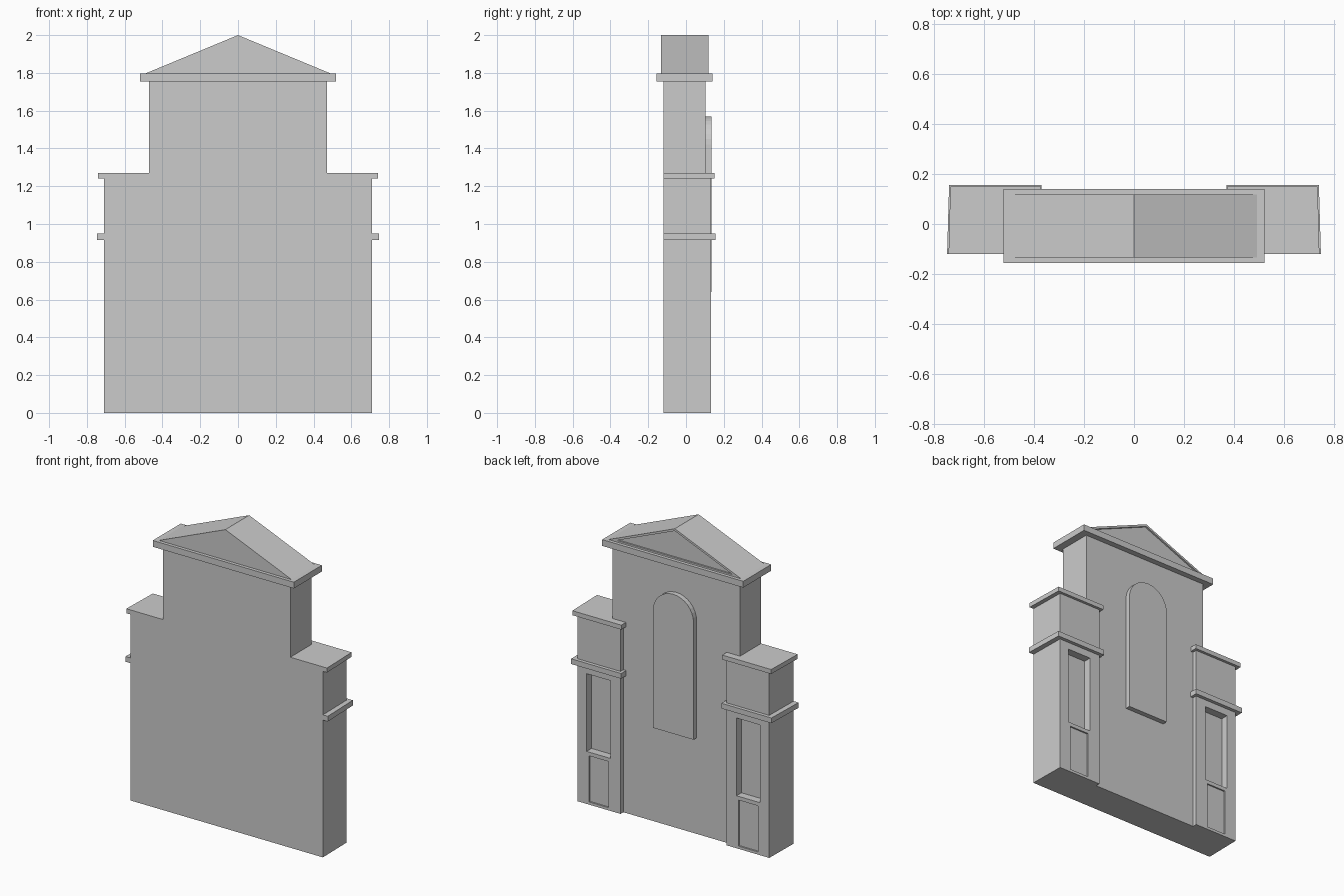
import bpy, bmesh, math
from mathutils import Vector

if "Cube" in bpy.data.objects:
    bpy.data.objects.remove(bpy.data.objects["Cube"])


def prism(name, pts, lo, hi, axis):
    """Extrude a 2D outline: axis 'y' takes (x, z) points, axis 'z' takes (x, y)."""
    def place(p, t):
        return Vector((p[0], t, p[1])) if axis == 'y' else Vector((p[0], p[1], t))
    bm = bmesh.new()
    a = [bm.verts.new(place(p, lo)) for p in pts]
    b = [bm.verts.new(place(p, hi)) for p in pts]
    bm.faces.new(a)
    bm.faces.new(b)
    n = len(pts)
    for i in range(n):
        j = (i + 1) % n
        bm.faces.new((a[i], a[j], b[j], b[i]))
    bmesh.ops.recalc_face_normals(bm, faces=bm.faces)
    me = bpy.data.meshes.new(name)
    bm.to_mesh(me)
    bm.free()
    ob = bpy.data.objects.new(name, me)
    bpy.context.collection.objects.link(ob)
    return ob


def rect(x0, x1, v0, v1):
    return [(x0, v0), (x1, v0), (x1, v1), (x0, v1)]


def carve(ob, cutter):
    mod = ob.modifiers.new("recess", 'BOOLEAN')
    mod.operation = 'DIFFERENCE'
    mod.solver = 'EXACT'
    mod.object = cutter
    bpy.context.view_layer.objects.active = ob
    bpy.ops.object.modifier_apply(modifier=mod.name)
    bpy.data.objects.remove(cutter)


def mirror(ob):
    ob.modifiers.new("mirror", 'MIRROR').use_mirror_merge = False


def plan(x_in, x_out, x_out_back, y_back):
    return [(x_in, -0.12), (x_out, -0.12), (x_out_back, y_back), (x_in, y_back)]


# central wall, stepping out above the side towers
half = [(0.39, 0), (0.39, 1.27), (0.47, 1.27), (0.47, 1.755)]
prism("central_wall", half + [(-x, z) for x, z in reversed(half)], -0.12, 0.102, 'y')

# side towers with a deep niche and a shallow lower panel
tower = prism("side_tower", plan(0.39, 0.71, 0.706, 0.132), 0, 1.25, 'z')
carve(tower, prism("niche_cutter", rect(0.465, 0.64, 0.35, 0.868), 0.08, 0.3, 'y'))
carve(tower, prism("panel_cutter", rect(0.48, 0.622, 0.018, 0.325), 0.122, 0.3, 'y'))
mirror(tower)

# tower belt course and cap
mirror(prism("tower_belt", plan(0.37, 0.746, 0.738, 0.155), 0.915, 0.95, 'z'))
mirror(prism("tower_cap", plan(0.372, 0.74, 0.733, 0.15), 1.24, 1.27, 'z'))

# raised arched panel on the rear of the wall
arch = [(-0.15, 0.64), (0.15, 0.64)]
arch += [(0.15 * math.cos(math.pi * i / 16), 1.42 + 0.15 * math.sin(math.pi * i / 16))
         for i in range(17)]
prism("arched_panel", arch, 0.09, 0.135, 'y')

# main cornice
prism("main_cornice", rect(-0.52, 0.52, -0.155, 0.14), 1.755, 1.797, 'z')

# gabled pediment with a shallow framed recess at the rear
pediment = prism("pediment", [(-0.49, 1.797), (0.49, 1.797), (0, 2.0)], -0.133, 0.118, 'y')
carve(pediment, prism("gable_cutter", [(-0.427, 1.808), (0.427, 1.808), (0, 1.985)],
                      0.107, 0.3, 'y'))
